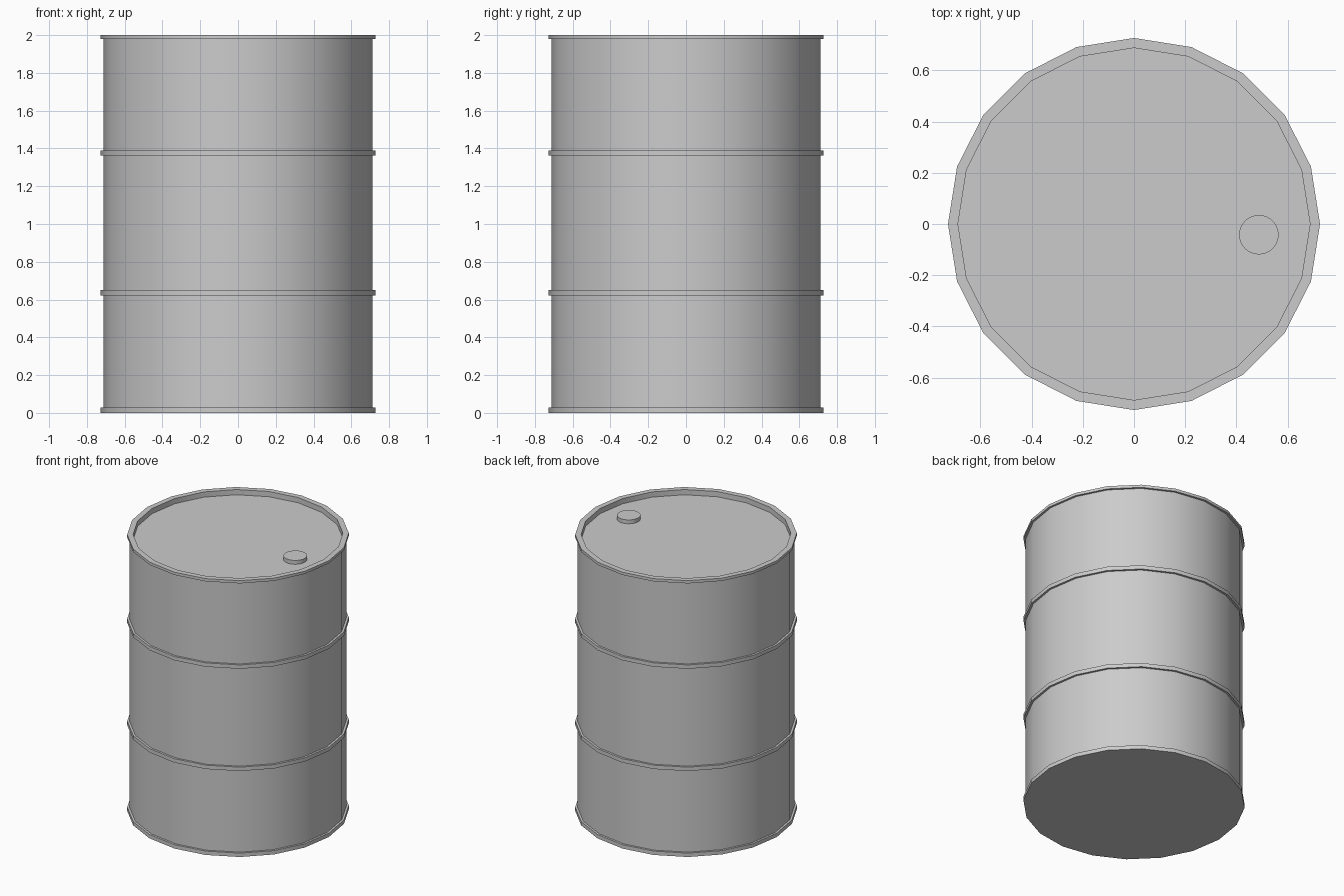
import bpy, bmesh, math

if "Cube" in bpy.data.objects:
    bpy.data.objects.remove(bpy.data.objects["Cube"])


def lathe(name, profile, sides, centre=(0, 0)):
    """Revolve (radius, z) points round z; both ends are closed with flat faces."""
    bm = bmesh.new()
    rings = []
    for r, z in profile:
        rings.append([bm.verts.new((r * math.cos(2 * math.pi * i / sides),
                                    r * math.sin(2 * math.pi * i / sides), z))
                      for i in range(sides)])
    for a, b in zip(rings, rings[1:]):
        for i in range(sides):
            j = (i + 1) % sides
            bm.faces.new((a[i], a[j], b[j], b[i]))
    bm.faces.new(rings[0][::-1])
    bm.faces.new(rings[-1])
    bmesh.ops.recalc_face_normals(bm, faces=bm.faces)
    mesh = bpy.data.meshes.new(name)
    bm.to_mesh(mesh)
    bm.free()
    ob = bpy.data.objects.new(name, mesh)
    ob.location = (*centre, 0)
    bpy.context.collection.objects.link(ob)
    bpy.ops.object.select_all(action='DESELECT')
    ob.select_set(True)
    bpy.context.view_layer.objects.active = ob
    bpy.ops.object.shade_smooth_by_angle(angle=math.radians(30))
    return ob


BODY_R, HOOP_R, LIP_R = 0.712, 0.727, 0.688
LID_Z = 1.962

# Drum wall: base rim, two rolling hoops and top rim, then the recessed lid
profile = []
for low, high in ((0, 0.028), (0.622, 0.65), (1.362, 1.39), (1.98, 2.0)):
    if low > 0:
        profile.append((BODY_R, low))
    profile += [(HOOP_R, low), (HOOP_R, high)]
    if high < 2:
        profile.append((BODY_R, high))
profile += [(LIP_R, 2.0), (LIP_R, LID_Z)]
lathe("drum_body", profile, 20)

# Filler cap on the lid
lathe("filler_cap", [(0.077, LID_Z - 0.005), (0.077, 1.99)], 32, (0.488, -0.042))
